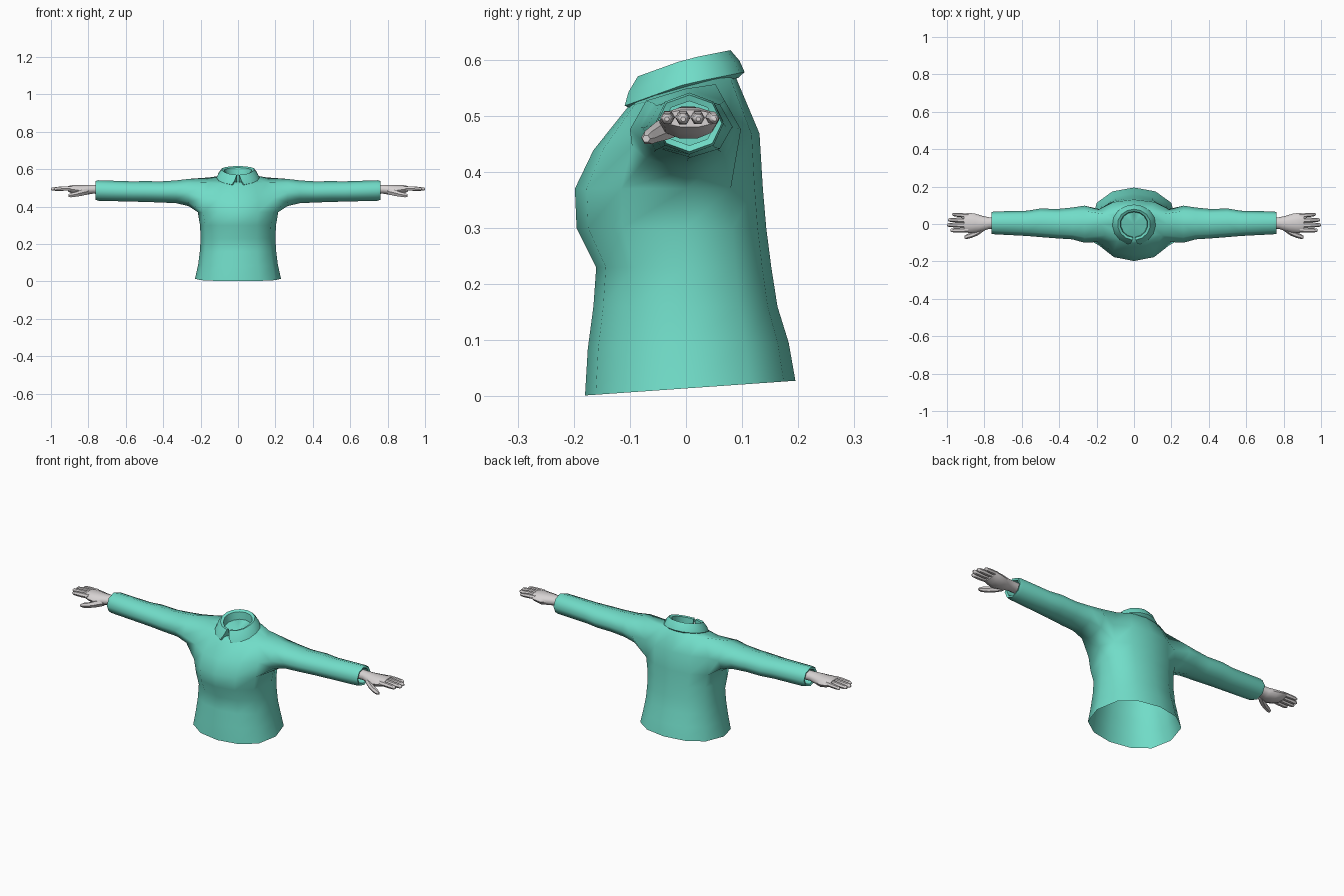
import bpy, bmesh, math
from math import sin, cos, radians, copysign

if "Cube" in bpy.data.objects:
    bpy.data.objects.remove(bpy.data.objects["Cube"])


def material(name, rgb):
    m = bpy.data.materials.new(name)
    m.diffuse_color = (*rgb, 1)
    m.use_nodes = True
    m.node_tree.nodes["Principled BSDF"].inputs["Base Color"].default_value = m.diffuse_color
    return m


TEAL = material("teal cloth", (0.165, 0.72, 0.58))
SKIN = material("pale grey skin", (0.68, 0.65, 0.65))


def finish(name, bm, mat, angle):
    bmesh.ops.recalc_face_normals(bm, faces=bm.faces)
    me = bpy.data.meshes.new(name)
    bm.to_mesh(me)
    bm.free()
    me.materials.append(mat)
    ob = bpy.data.objects.new(name, me)
    bpy.context.collection.objects.link(ob)
    bpy.ops.object.select_all(action='DESELECT')
    ob.select_set(True)
    bpy.context.view_layer.objects.active = ob
    bpy.ops.object.shade_smooth_by_angle(angle=radians(angle))
    return ob


def bridge(bm, a, b):
    n = len(a)
    for i in range(n):
        j = (i + 1) % n
        bm.faces.new((a[i], a[j], b[j], b[i]))


def x_ring(bm, sides, x, y0, y1, z0, z1, sign=1):
    """Closed ring in the yz plane, spanning y0..y1 and z0..z1."""
    cy, cz, ry, rz = (y0 + y1) / 2, (z0 + z1) / 2, (y1 - y0) / 2, (z1 - z0) / 2
    return [bm.verts.new((sign * x, cy + ry * cos(2 * math.pi * i / sides),
                          cz + rz * sin(2 * math.pi * i / sides))) for i in range(sides)]


# Sweater: z, half width, front depth, back depth, tilt
TORSO = [(.014, .23, .18, .195, .07), (.09, .213, .175, .183, .03),
         (.16, .204, .165, .163, 0), (.23, .2, .16, .152, 0),
         (.30, .203, .195, .143, 0), (.37, .215, .198, .137, 0),
         (.455, .22, .165, .131, .1), (.543, .175, .102, .09, .25),
         (.555, .085, .09, .08, .28)]
bm = bmesh.new()
rings = []
for z, hw, front, back, tilt in TORSO:
    ring = []
    for i in range(12):
        c, s = cos(i * math.pi / 6), sin(i * math.pi / 6)
        y = copysign(abs(s) ** .78, s) * (back if s > 0 else front)
        ring.append(bm.verts.new((hw * c, y, z + tilt * y)))
    rings.append(ring)
for r in range(8):
    for i in range(12):
        if r in (5, 6) and i in (11, 0, 5, 6):      # arm holes
            continue
        j = (i + 1) % 12
        bm.faces.new((rings[r][i], rings[r][j], rings[r + 1][j], rings[r + 1][i]))

# Neck closed by a shallow hollow under the collar
mid = bm.verts.new((0, 0, .535))
for i in range(12):
    bm.faces.new((rings[8][i], rings[8][(i + 1) % 12], mid))

# Sleeves grow out of the arm holes: x, y range, z range
SLEEVE = [(.265, -.1, .098, .403, .548), (.33, -.082, .088, .418, .54),
          (.41, -.077, .08, .422, .535), (.5, -.07, .083, .425, .536),
          (.57, -.064, .071, .427, .535), (.745, -.055, .067, .431, .541),
          (.762, -.052, .064, .436, .537), (.758, -.04, .052, .447, .526),
          (.70, -.04, .052, .447, .526)]
for sign, c, b, f in ((1, 0, 1, 11), (-1, 6, 5, 7)):
    lo, md, hi = rings[5], rings[6], rings[7]
    prev = [md[b], hi[b], hi[c], hi[f], md[f], lo[f], lo[c], lo[b]]
    for spec in SLEEVE:
        ring = x_ring(bm, 8, *spec, sign)
        bridge(bm, prev, ring)
        prev = ring
    bm.faces.new(prev)
    bm.verts.remove(md[c])
finish("sweater", bm, TEAL, 62)

# Folded collar: radius, height above the neck plane, front gap angle
PROFILE = [(.070, -.012, 5), (.074, .038, 4), (.088, .044, 5),
           (.106, .022, 9), (.116, .0, 16), (.104, -.008, 15)]
bm = bmesh.new()
stations = []
STEPS = 14
for k in range(STEPS + 1):
    t = k / STEPS
    sect = []
    for rad, h, gap in PROFILE:
        a = radians(-90 + gap + t * (360 - 2 * gap))
        x, y = rad * cos(a), rad * sin(a) * (.98 if sin(a) < 0 else .9)
        sect.append(bm.verts.new((x, y, .557 + h + y * (.2 if y > 0 else .36))))
    stations.append(sect)
for a, b in zip(stations, stations[1:]):
    bridge(bm, a, b)
for end in (stations[0], stations[-1]):
    bm.faces.new(end)
finish("collar", bm, TEAL, 45)


# Hands: palm, four fingers and a thumb, mirrored
def tube(bm, sides, specs):
    loops = [x_ring(bm, sides, *s) for s in specs]
    for a, b in zip(loops, loops[1:]):
        bridge(bm, a, b)
    bm.faces.new(loops[0])
    bm.faces.new(loops[-1])


bm = bmesh.new()
tube(bm, 10, [(.71, -.025, .035, .465, .518), (.775, -.026, .036, .468, .518),
              (.81, -.038, .043, .462, .517), (.85, -.047, .056, .458, .516),
              (.885, -.047, .059, .468, .516), (.908, -.043, .056, .479, .511)])
# fingers: base y, tip y, tip x, thickness
for y0, y1, tip, r in ((-.032, -.034, .982, .0125), (-.006, -.005, 1.0, .013),
                       (.02, .022, .995, .0125), (.044, .051, .972, .011)):
    specs = []
    for t, k in ((0, 1), (.45, 1.03), (.8, .9), (.95, .7), (1, .35)):
        y, x, z = y0 + (y1 - y0) * t, .885 + (tip - .885) * t, .498 - .004 * t
        specs.append((x, y - r * k, y + r * k, z - r * k, z + r * k))
    tube(bm, 6, specs)
# thumb: x, y, z, radius
tube(bm, 6, [(x, y - r, y + r, z - r, z + r) for x, y, z, r in
             ((.80, -.018, .482, .018), (.835, -.042, .474, .019), (.865, -.058, .466, .015),
              (.893, -.067, .461, .013), (.907, -.071, .459, .007))])
hands = finish("hands", bm, SKIN, 50)
mod = hands.modifiers.new("mirror", 'MIRROR')
mod.use_mirror_merge = False
